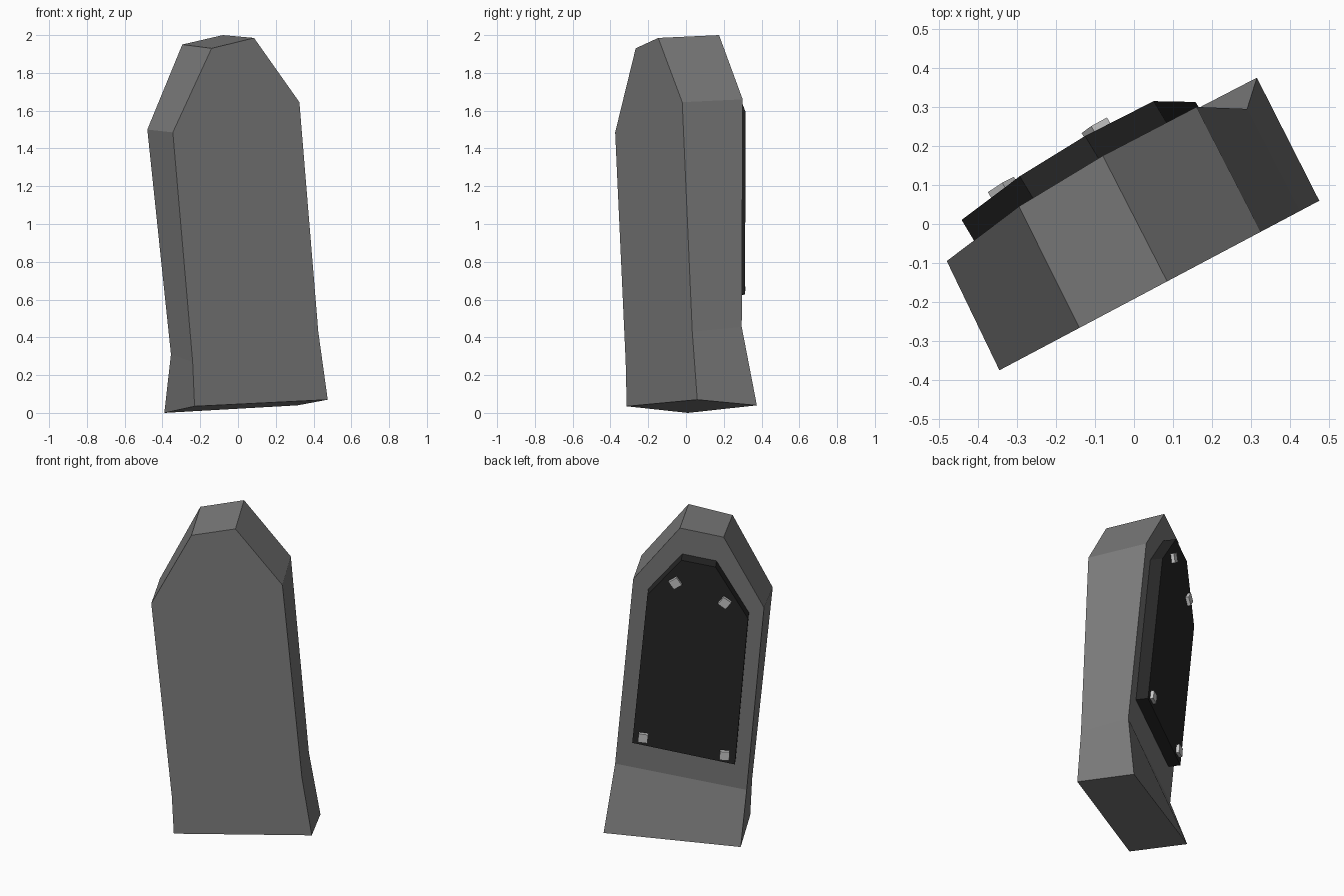
import bpy, math
from mathutils import Vector

if "Cube" in bpy.data.objects:
    bpy.data.objects.remove(bpy.data.objects["Cube"])


def material(name, value):
    m = bpy.data.materials.new(name)
    m.diffuse_color = (value, value, value, 1)
    m.use_nodes = True
    m.node_tree.nodes["Principled BSDF"].inputs["Base Color"].default_value = m.diffuse_color
    return m


stone_grey = material("stone grey", 0.2)
plate_black = material("plate black", 0.02)
metal_grey = material("metal grey", 0.6)


def loft(name, front, back, mat, back_faces=None):
    """Solid between two matching outlines, first one facing away from the second."""
    n = len(front)
    faces = [tuple(range(n))]
    faces += back_faces or [tuple(reversed(range(n, 2 * n)))]
    faces += [(i, i + n, (i + 1) % n + n, (i + 1) % n) for i in range(n)]
    me = bpy.data.meshes.new(name)
    me.from_pydata([tuple(p) for p in front + back], [], faces)
    me.materials.append(mat)
    me.validate()
    ob = bpy.data.objects.new(name, me)
    bpy.context.collection.objects.link(ob)
    return ob


# Leaning stone slab: front outline (lies on one vertical plane) and back outline
front_xz = [(-0.23, 0.035), (0.475, 0.07), (0.425, 0.43), (0.325, 1.645),
            (0.085, 1.985), (-0.14, 1.93), (-0.345, 1.485), (-0.24, 0.27)]
front = [Vector((x, -0.375 + (x + 0.345) * 0.53, z)) for x, z in front_xz]
back = [Vector(p) for p in [
    (-0.39, 0.01, 0.0), (0.315, 0.375, 0.04), (0.29, 0.295, 0.455), (0.16, 0.30, 1.66),
    (-0.08, 0.175, 2.0), (-0.295, 0.045, 1.95), (-0.48, -0.095, 1.5), (-0.355, -0.10, 0.31)]]
# the back splits into the flat upper face and the flared foot
loft("headstone", front, back, stone_grey,
     [(15, 14, 13, 12, 11, 10), (8, 15, 10, 9)])

# Frame of the flat upper back face
origin = back[6]
u = back[3] - back[6]
v = back[2] - back[3]
n = u.cross(v).normalized()
THICK = 0.073


def on_back(a, b, height=0.0):
    return origin + u * a + v * b + n * height


# Black plate mounted on the back
outline = [(0.651, -0.189), (0.390, -0.192), (0.109, 0.044),
           (0.101, 0.833), (0.885, 0.837), (0.880, 0.035)]
loft("back_plate", [on_back(a, b, -0.01) for a, b in outline],
     [on_back(a, b, THICK) for a, b in outline], plate_black)

# Square bolts holding the plate
ux = u.normalized()
vx = n.cross(ux)
bolts = [(0.679, -0.066, 45), (0.295, -0.0185, -25), (0.807, 0.793, 5), (0.184, 0.792, 10)]
for i, (a, b, deg) in enumerate(bolts):
    def ring(h):
        pts = []
        for k in range(4):
            t = math.radians(deg + 45 + 90 * k)
            pts.append(on_back(a, b, h) + (ux * math.cos(t) + vx * math.sin(t)) * 0.039)
        return pts
    loft(f"bolt_{i + 1}", ring(THICK + 0.02), ring(THICK - 0.01), metal_grey)

# Consistent outward normals
import bmesh
for ob in bpy.context.collection.objects:
    bm = bmesh.new()
    bm.from_mesh(ob.data)
    bmesh.ops.recalc_face_normals(bm, faces=bm.faces[:])
    bm.to_mesh(ob.data)
    bm.free()
